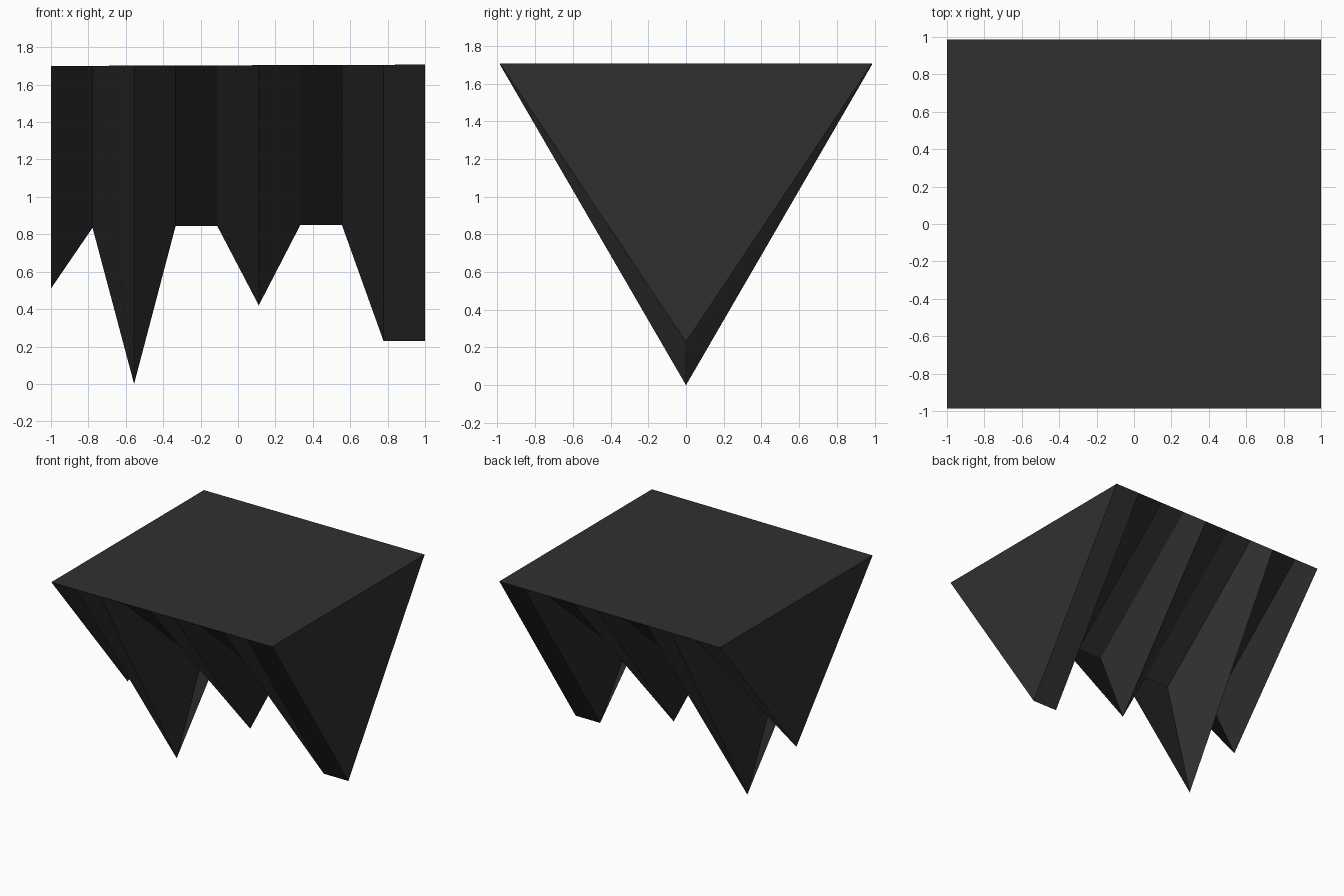
import bpy, bmesh

if "Cube" in bpy.data.objects:
    bpy.data.objects.remove(bpy.data.objects["Cube"])

# Dark grey, single colour
mat = bpy.data.materials.new("charcoal grey")
mat.diffuse_color = (0.030, 0.030, 0.030, 1)
mat.use_nodes = True
mat.node_tree.nodes["Principled BSDF"].inputs["Base Color"].default_value = mat.diffuse_color

# Keel heights at evenly spaced stations along x
keel = [0.51, 0.835, 0.0, 0.845, 0.845, 0.42, 0.85, 0.85, 0.23, 0.23]
HALF_WIDTH = 0.987
n = len(keel)

bm = bmesh.new()
# One triangular section per station: front rim, keel, back rim
sections = []
for i, low in enumerate(keel):
    t = i / (n - 1)
    x, top = -1 + 2 * t, 1.70 + 0.007 * t
    sections.append([bm.verts.new(p) for p in
                     ((x, -HALF_WIDTH, top), (x, 0, low), (x, HALF_WIDTH, top))])

# Flat top and two twisted sloping sides between neighbouring sections
# (vertex order sets the fold: left rim to right keel, seen from each side)
for a, b in zip(sections, sections[1:]):
    bm.faces.new((a[0], b[0], b[2], a[2]))
    bm.faces.new((a[0], a[1], b[1], b[0]))
    bm.faces.new((b[2], b[1], a[1], a[2]))

# End caps
bm.faces.new(sections[0])
bm.faces.new(sections[-1])
bmesh.ops.recalc_face_normals(bm, faces=bm.faces[:])

mesh = bpy.data.meshes.new("jagged_wedge")
bm.to_mesh(mesh)
bm.free()
mesh.materials.append(mat)
obj = bpy.data.objects.new("jagged_wedge", mesh)
bpy.context.collection.objects.link(obj)
